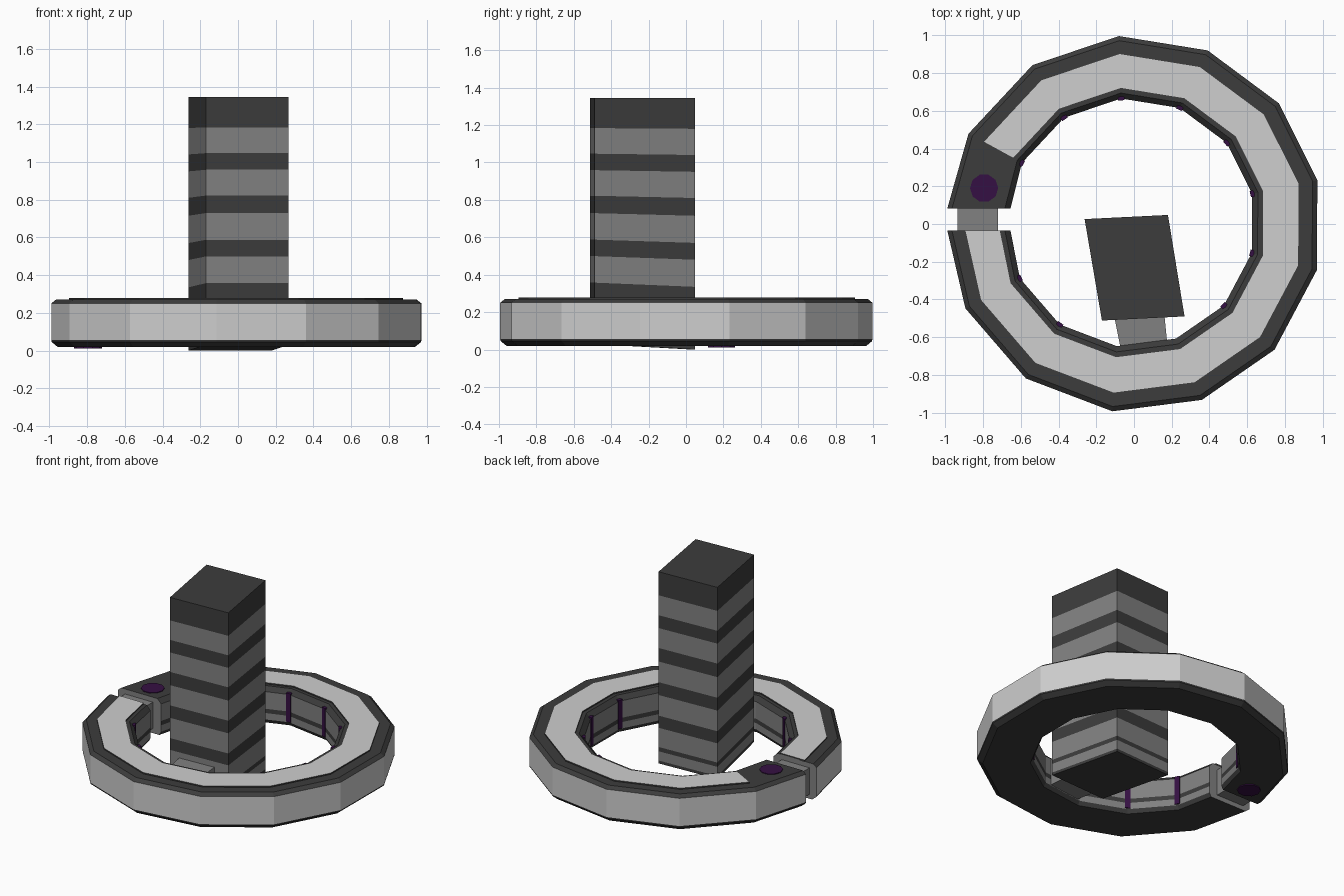
import bpy, bmesh, math
from mathutils import Vector

if "Cube" in bpy.data.objects:
    bpy.data.objects.remove(bpy.data.objects["Cube"])


def mat(name, col):
    m = bpy.data.materials.new(name)
    m.diffuse_color = (*col, 1)
    m.use_nodes = True
    m.node_tree.nodes["Principled BSDF"].inputs["Base Color"].default_value = m.diffuse_color
    return m


MATS = [mat("light grey", (0.62, 0.62, 0.62)), mat("charcoal", (0.045, 0.045, 0.045)),
        mat("mid grey", (0.22, 0.22, 0.22)), mat("deep purple", (0.036, 0.005, 0.056))]
LIGHT, DARK, GREY, PURPLE = range(4)


def finish(name, bm):
    bmesh.ops.recalc_face_normals(bm, faces=bm.faces)
    me = bpy.data.meshes.new(name)
    bm.to_mesh(me)
    bm.free()
    for m in MATS:
        me.materials.append(m)
    ob = bpy.data.objects.new(name, me)
    bpy.context.collection.objects.link(ob)
    return ob


def loft(name, rings, cols, cap_cols, by_row=False):
    """Join closed rings; colours go by edge of the ring, or by row."""
    bm = bmesh.new()
    rows = [[bm.verts.new(p) for p in r] for r in rings]
    n = len(rows[0])
    for i, (a, b) in enumerate(zip(rows, rows[1:])):
        for j in range(n):
            k = (j + 1) % n
            f = bm.faces.new((a[j], a[k], b[k], b[j]))
            f.material_index = cols[i if by_row else j]
    for r, c in ((rows[0], cap_cols[0]), (rows[-1], cap_cols[1])):
        bm.faces.new(r).material_index = c
    return finish(name, bm)


def prism(name, corners, z0, z1, col):
    rings = [[(x, y, z) for x, y in corners] for z in (z0, z1)]
    return loft(name, rings, [col], (col, col), True)


# corner directions of the thirteen-sided ring, and the two flat ends of its gap
ANGLES = [151.4, 122.6, 94.6, 67, 39.8, 13.4, -14.2, -41.8, -68.9, -96.6, -125, -153.4]
GAP_TOP, GAP_LOW = 0.083, -0.035


def polar(r, a):
    # the hole sits slightly left of the outer outline
    s = 0.045 * (1.0 - r)
    a = math.radians(a)
    return r * math.cos(a) - s, r * math.sin(a) + s * 0.5


def ring_sections(profile, start=True):
    secs = [[(*polar(r, a), z) for r, z in profile] for a in ANGLES]
    if start:
        secs.insert(0, [(-r * 0.985 - 0.005, GAP_TOP, z) for r, z in profile])
    secs.append([(-r * 0.985 - 0.005, GAP_LOW, z) for r, z in profile])
    return secs


# main ring: light outer wall, dark rims, banded inner wall
profile = [(1.0, 0.25), (1.0, 0.055), (0.998, 0.045), (0.965, 0.018), (0.675, 0.018),
           (0.66, 0.045), (0.66, 0.09), (0.66, 0.12), (0.66, 0.24), (0.69, 0.27),
           (0.975, 0.27)]
cols = [LIGHT, DARK, DARK, DARK, DARK, GREY, DARK, GREY, DARK, DARK, DARK]
loft("ring_body", ring_sections(profile), cols, (GREY, GREY))

# raised light plate on the ring
plate = [(0.905, 0.265), (0.715, 0.265), (0.715, 0.279), (0.905, 0.279)]
loft("ring_top_plate", ring_sections(plate, False), [DARK, DARK, LIGHT, DARK], (DARK, DARK))

# link across the gap
prism("gap_link", [(-0.935, -0.06), (-0.72, -0.06), (-0.72, 0.11), (-0.935, 0.11)],
      0.05, 0.235, GREY)

# purple round pin through the ring end
pin = [(-0.795 + 0.075 * math.cos(i * math.pi / 5), 0.19 + 0.075 * math.sin(i * math.pi / 5))
       for i in range(10)]
prism("ring_pin", pin, 0.011, 0.275, PURPLE)

# purple strips on the inner corners
for i, a in enumerate(ANGLES):
    if -100 < a < -60:
        continue
    x, y = polar(0.66, a)
    d = Vector((math.cos(math.radians(a)), math.sin(math.radians(a))))
    t = Vector((-d.y, d.x)) * 0.017
    c = Vector((x, y))
    prism("inner_strip_%d" % i, [c - d * 0.01 - t, c - d * 0.01 + t, c + d * 0.012 + t,
                                 c + d * 0.012 - t], 0.05, 0.252, PURPLE)

# striped tower; its base is slightly raised towards the front
H = 1.345
corners = [(-0.262, 0.026, 0), (0.18, 0.048, 0), (0.268, -0.49, 1), (-0.17, -0.512, 1)]
levels = [0, 0.02, 0.085, 0.115, 0.25, 0.335, 0.48, 0.57, 0.715, 0.81, 0.95, 1.04, 1.18, H]
rings = [[(x, y, z + 0.03 * front * (1 - z / H)) for x, y, front in corners] for z in levels]
bands = [DARK if i % 2 == 0 else GREY for i in range(len(levels) - 1)]
loft("tower", rings, bands, (DARK, DARK), True)

# arm from tower to ring
prism("tower_arm", [(-0.105, -0.49), (0.16, -0.47), (0.18, -0.67), (-0.065, -0.69)],
      0.05, 0.235, GREY)
